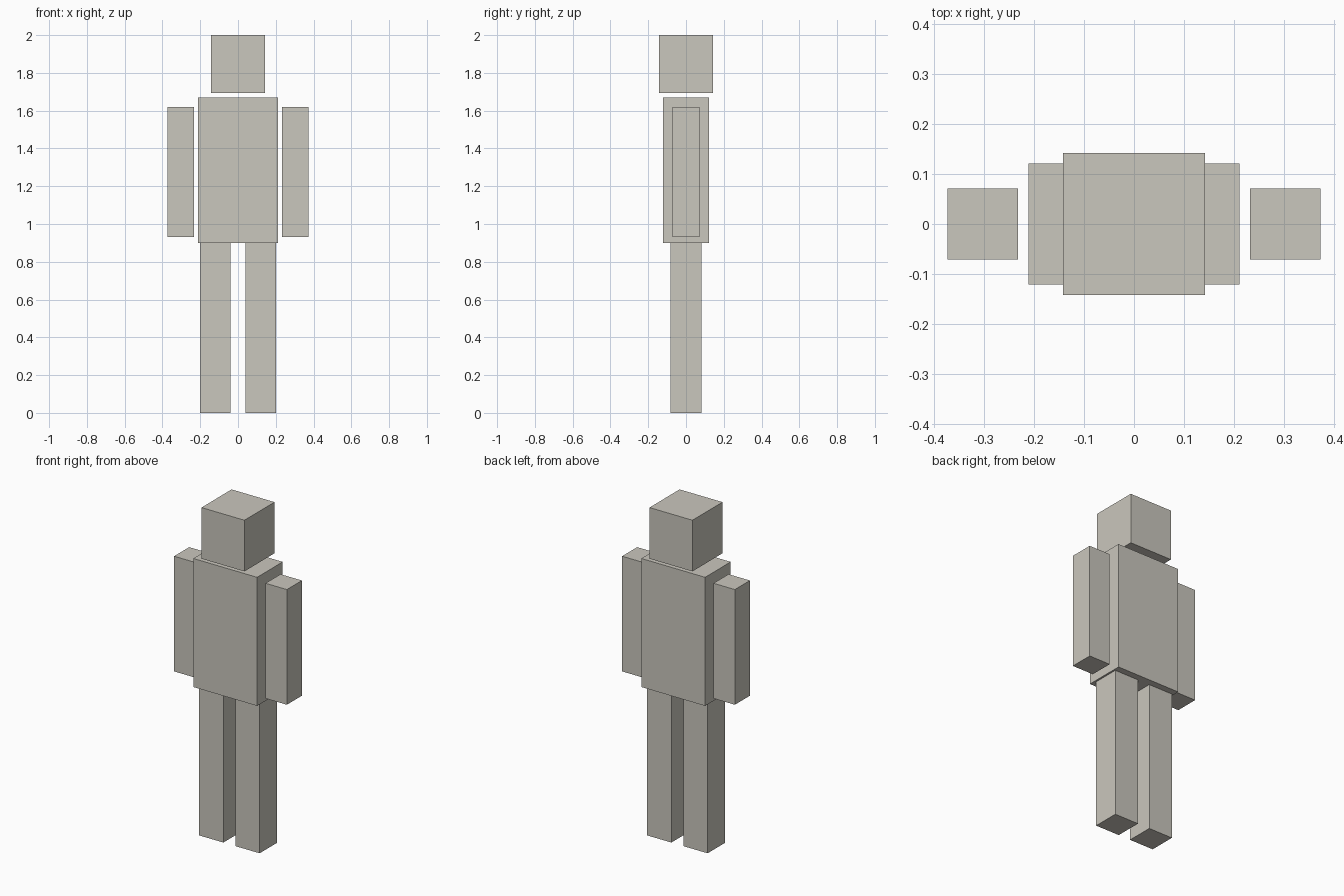
import bpy
from mathutils import Vector

if "Cube" in bpy.data.objects:
    bpy.data.objects.remove(bpy.data.objects["Cube"], do_unlink=True)

# Single stone-grey material
stone = bpy.data.materials.new("warm_grey")
stone.use_nodes = True
colour = (0.59, 0.57, 0.51, 1)
stone.diffuse_color = colour
stone.node_tree.nodes["Principled BSDF"].inputs["Base Color"].default_value = colour


def box(name, low, high):
    """Flat-shaded box spanning two opposite corners."""
    low, high = Vector(low), Vector(high)
    bpy.ops.mesh.primitive_cube_add(size=1, location=(low + high) / 2)
    part = bpy.context.object
    part.name = name
    part.scale = high - low
    bpy.ops.object.transform_apply(location=False, rotation=False, scale=True)
    part.data.materials.append(stone)


# Head floats just above the torso
box("head", (-0.142, -0.142, 1.694), (0.142, 0.142, 2))
box("torso", (-0.211, -0.121, 0.9), (0.211, 0.121, 1.669))

# Limbs, mirrored left and right
for side, sign in (("left", 1), ("right", -1)):
    for limb, inner, outer, depth, bottom, top in (
        ("arm", 0.232, 0.373, 0.071, 0.931, 1.62),
        ("leg", 0.04, 0.2, 0.081, 0, 0.9),
    ):
        x_low, x_high = sorted((sign * inner, sign * outer))
        box(f"{side}_{limb}", (x_low, -depth, bottom), (x_high, depth, top))
